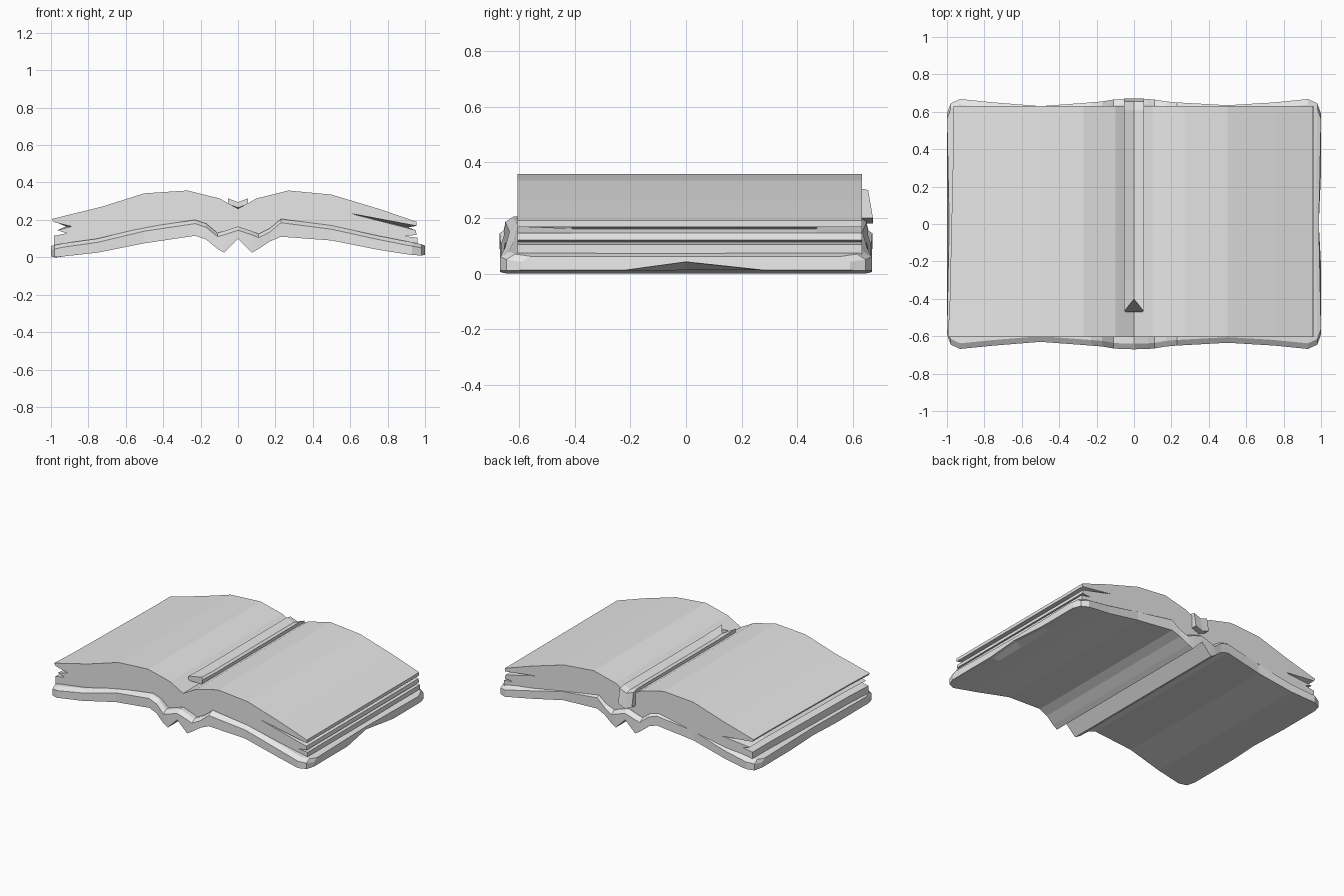
import bpy

cube = bpy.data.objects.get("Cube")
if cube:
    bpy.data.objects.remove(cube, do_unlink=True)

grey = bpy.data.materials.new("plain grey")
grey.use_nodes = True
GREY = (0.8, 0.8, 0.8, 1)
grey.diffuse_color = GREY
grey.node_tree.nodes["Principled BSDF"].inputs["Base Color"].default_value = GREY


def loft(name, rings):
    """Join closed rings of equal length into a capped, flat-shaded solid."""
    n = len(rings[0])
    verts = [p for ring in rings for p in ring]
    faces = [list(range(n)), list(range((len(rings) - 1) * n, len(rings) * n))]
    for r in range(len(rings) - 1):
        a, b = r * n, (r + 1) * n
        faces += [(a + i, a + (i + 1) % n, b + (i + 1) % n, b + i) for i in range(n)]
    mesh = bpy.data.meshes.new(name)
    mesh.from_pydata(verts, [], faces)
    mesh.materials.append(grey)
    obj = bpy.data.objects.new(name, mesh)
    bpy.context.collection.objects.link(obj)
    # consistent outward normals
    bpy.context.view_layer.objects.active = obj
    obj.select_set(True)
    bpy.ops.object.mode_set(mode='EDIT')
    bpy.ops.mesh.select_all(action='SELECT')
    bpy.ops.mesh.normals_make_consistent(inside=False)
    bpy.ops.object.mode_set(mode='OBJECT')
    obj.select_set(False)
    return obj


# Cover stations: x, bottom z, top z, half depth
cover = [
    (-1, .005, .06, .59), (-.98, 0, .065, .645), (-.93, .005, .075, .668),
    (-.75, .025, .1, .65), (-.5, .075, .16, .63), (-.23, .115, .2, .65),
    (-.17, .095, .18, .655), (-.11, .045, .13, .665), (-.075, .025, .14, .668),
    (0, .1, .165, .67), (.075, .025, .14, .668), (.11, .045, .125, .665),
    (.17, .085, .155, .655), (.23, .11, .205, .65), (.5, .09, .17, .635),
    (.75, .04, .115, .65), (.93, .012, .08, .668), (.98, .01, .07, .645),
    (1, .012, .062, .59),
]


def cover_ring(x, low, high, h):
    edge = abs(x) > .97
    pinch = .012 if edge else 0
    mid_x = x - pinch if x > 0 else x + pinch
    lift = .03 if x > .97 else 0          # worn nick in the right edge
    return [(x, -h, low), (x, -h, high - .02), (x, -h + .03, high),
            (mid_x, 0, high), (x, h - .03, high), (x, h, high - .02),
            (x, h, low), (x, .28, low), (mid_x, 0, low + lift), (x, -.22, low)]


loft("cover", [cover_ring(*s) for s in cover])

# Page block: fixed curved top and bottom, ragged slots along both sides
page_top = [(-.73, .27), (-.5, .342), (-.27, .357), (-.1, .315), (0, .26),
            (.1, .315), (.27, .357), (.5, .335), (.75, .26)]
page_bottom = [(x, high - .02) for x, low, high, h in cover if abs(x) < .9]


def page_ring(y, left, left_tip, right_tip, right_z):
    ring = [(left, .205), *page_top, (.955, .19), (.955, .168),
            (right_tip, right_z), (.95, .145), (.955, .12), (.89, .113),
            (.96, .105), (.96, .055), *reversed(page_bottom),
            (left + .01, .05), (left + .01, .115), (left + .08, .128),
            (left + .03, .145), (left_tip, .165), (left + .01, .188)]
    return [(x, y, z) for x, z in ring]


pages = loft("pages", [
    page_ring(-.605, -.995, -.89, .6, .235),
    page_ring(-.41, -.985, -.92, .91, .16),
    page_ring(.47, -.965, -.91, .91, .16),
    page_ring(.632, -.965, -.72, .72, .2),
])

# Ribbon bookmark: forked front end, resting in the gutter, falling over the back
ribbon_path = [(-.47, .315, .285), (-.3, .31, .28), (.2, .31, .28),
               (.61, .31, .27), (.655, .3, .265), (.672, .2, .2)]


def ribbon_ring(i, y, top, bottom):
    w = .053
    centre_y = y + .07 if i == 0 else y
    inner_y = y - .05 if i > 3 else y     # thickness of the hanging end
    return [(-w, y, top), (0, centre_y, top - .02), (w, y, top),
            (w, inner_y, bottom), (0, centre_y + inner_y - y, bottom - .02),
            (-w, inner_y, bottom)]


loft("ribbon_bookmark", [ribbon_ring(i, *p) for i, p in enumerate(ribbon_path)])
